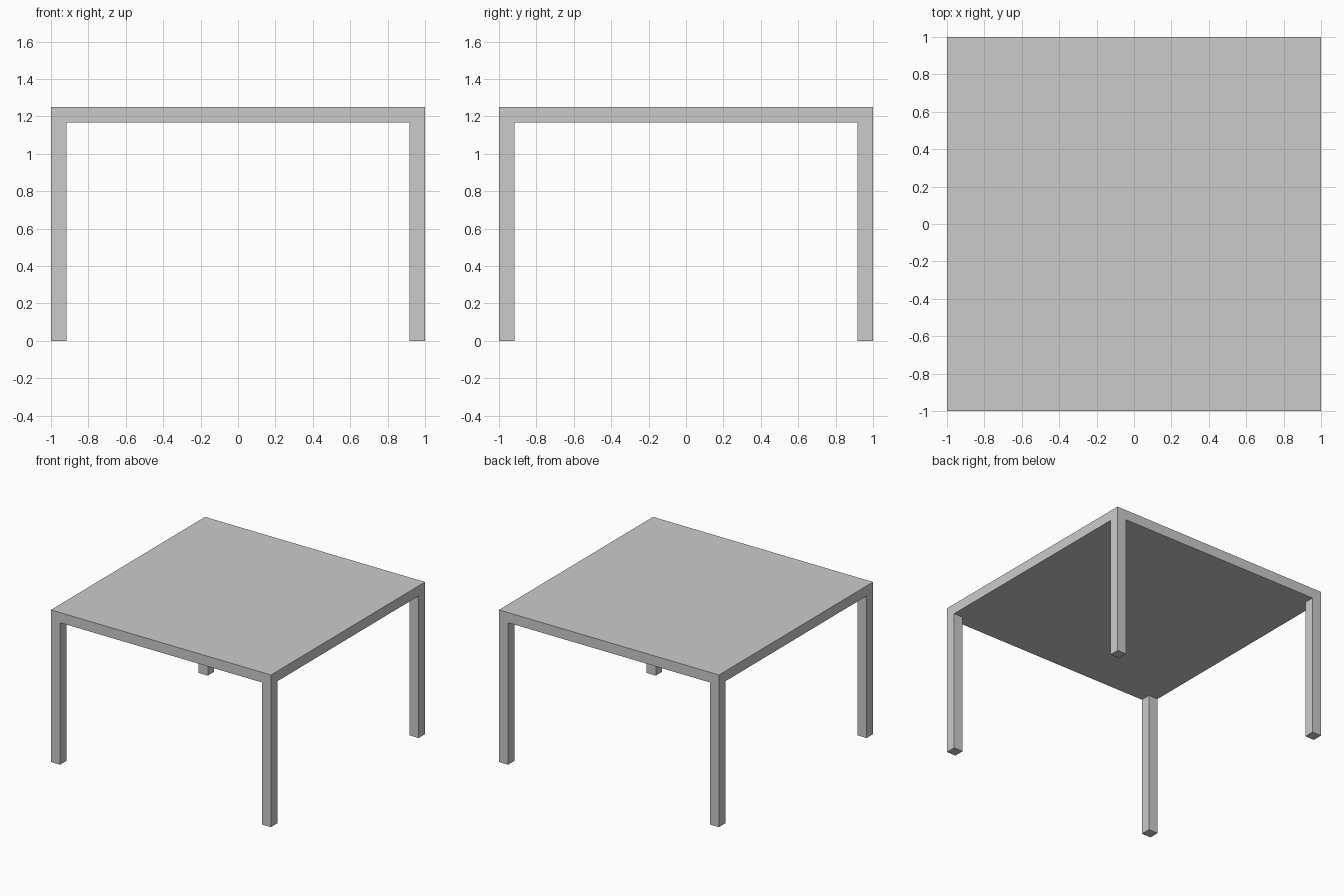
import bpy
import bmesh
from mathutils import Vector

if "Cube" in bpy.data.objects:
    bpy.data.objects.remove(bpy.data.objects["Cube"])

HEIGHT = 1.25
HALF = 1.0
THICK = 1 / 12                 # tabletop thickness and leg width
UNDERSIDE = HEIGHT - THICK


def extrude(bm, faces, dz):
    """Extrude a set of faces vertically by dz."""
    result = bmesh.ops.extrude_face_region(bm, geom=faces)
    verts = [g for g in result["geom"] if isinstance(g, bmesh.types.BMVert)]
    bmesh.ops.translate(bm, verts=verts, vec=Vector((0, 0, dz)))


bm = bmesh.new()

# Tabletop underside: 3 x 3 grid whose corner cells are the leg sections
bmesh.ops.create_grid(bm, x_segments=3, y_segments=3, size=HALF)
inner = HALF - THICK
for v in bm.verts:
    for i in (0, 1):
        if abs(v.co[i]) < 0.9:
            v.co[i] = inner if v.co[i] > 0 else -inner
    v.co.z = UNDERSIDE

# Tabletop slab
extrude(bm, bm.faces[:], THICK)
bmesh.ops.recalc_face_normals(bm, faces=bm.faces[:])

# Four legs, pulled down from the corner cells so they stay flush
corners = []
for f in bm.faces:
    c = f.calc_center_median()
    if f.normal.z < -0.9 and abs(c.x) > inner and abs(c.y) > inner:
        corners.append(f)
extrude(bm, corners, -UNDERSIDE)
bmesh.ops.recalc_face_normals(bm, faces=bm.faces[:])

mesh = bpy.data.meshes.new("table")
bm.to_mesh(mesh)
bm.free()
table = bpy.data.objects.new("table", mesh)
bpy.context.collection.objects.link(table)
